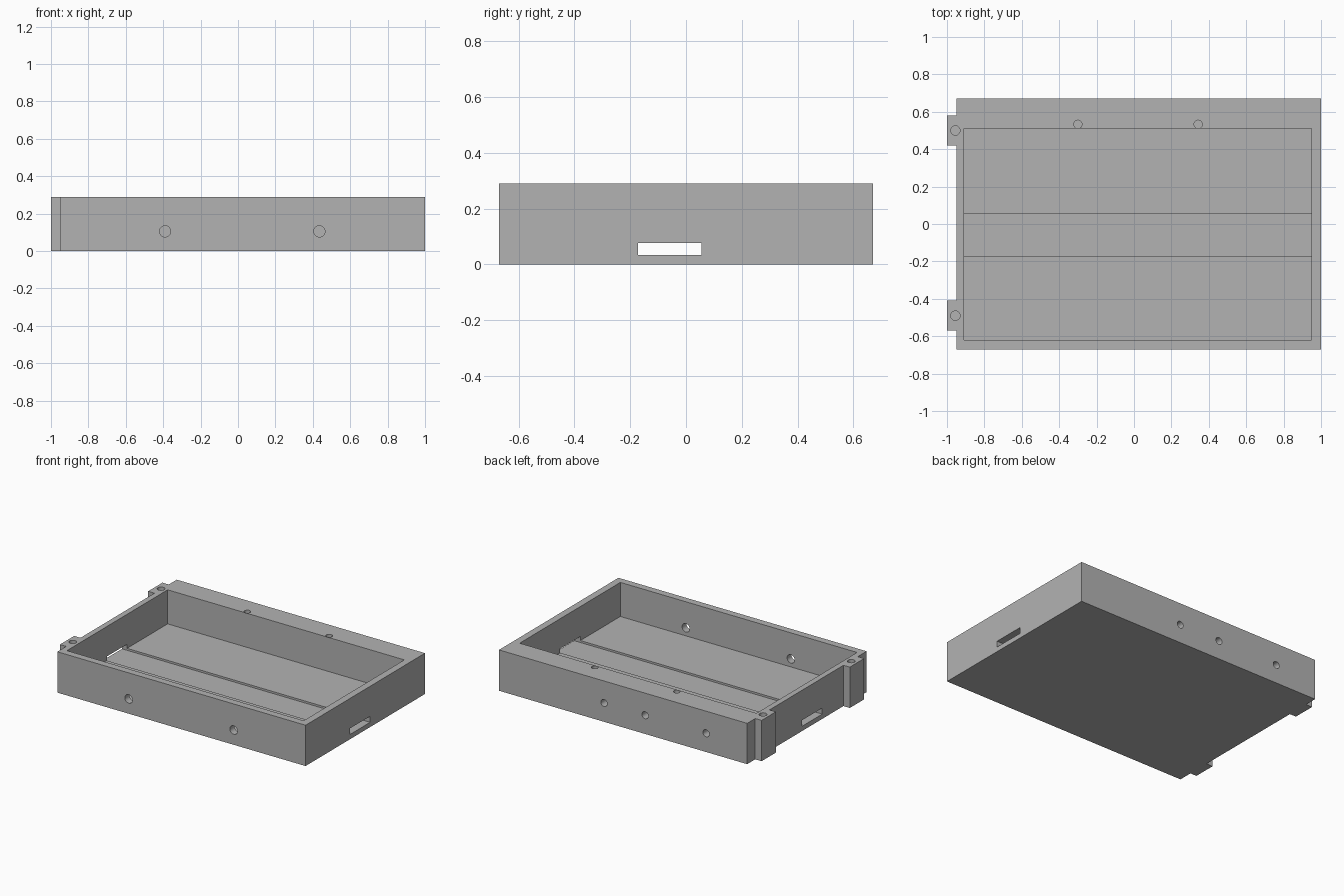
import bpy
import bmesh
from mathutils import Matrix, Vector

cube = bpy.data.objects.get("Cube")
if cube:
    bpy.data.objects.remove(cube, do_unlink=True)

HEIGHT, FLOOR, GROOVE = 0.29, 0.048, 0.034
LEFT, RIGHT, TAB, DEPTH = -0.95, 1.0, -1.0, 0.67

grey = bpy.data.materials.new("plain_grey")
grey.use_nodes = True
colour = (0.45, 0.45, 0.45, 1)
grey.diffuse_color = colour
grey.node_tree.nodes["Principled BSDF"].inputs["Base Color"].default_value = colour


def to_object(name, bm):
    bmesh.ops.recalc_face_normals(bm, faces=bm.faces[:])
    mesh = bpy.data.meshes.new(name)
    bm.to_mesh(mesh)
    bm.free()
    mesh.materials.append(grey)
    obj = bpy.data.objects.new(name, mesh)
    bpy.context.collection.objects.link(obj)
    return obj


def box(name, low, high):
    low, high = Vector(low), Vector(high)
    bm = bmesh.new()
    bmesh.ops.create_cube(bm, size=1)
    bmesh.ops.scale(bm, vec=high - low, verts=bm.verts)
    bmesh.ops.translate(bm, vec=(low + high) / 2, verts=bm.verts)
    return to_object(name, bm)


def drill(name, start, end, radius):
    start, end = Vector(start), Vector(end)
    axis = end - start
    turn = axis.to_track_quat("Z", "Y").to_matrix().to_4x4()
    bm = bmesh.new()
    bmesh.ops.create_cone(bm, cap_ends=True, segments=32, radius1=radius,
                          radius2=radius, depth=axis.length,
                          matrix=Matrix.Translation((start + end) / 2) @ turn)
    return to_object(name, bm)


# Tray body: outline with two side tabs, extruded upward
outline = [(LEFT, -DEPTH), (RIGHT, -DEPTH), (RIGHT, DEPTH), (LEFT, DEPTH)]
for high, low in ((0.58, 0.42), (-0.41, -0.57)):
    outline += [(LEFT, high), (TAB, high), (TAB, low), (LEFT, low)]
bm = bmesh.new()
base = bm.faces.new([bm.verts.new((x, y, 0)) for x, y in outline])
sides = bmesh.ops.extrude_face_region(bm, geom=[base], use_keep_orig=True)
top = [v for v in sides["geom"] if isinstance(v, bmesh.types.BMVert)]
bmesh.ops.translate(bm, vec=(0, 0, HEIGHT), verts=top)
tray = to_object("tray_body", bm)

# Cavity, floor channel and the slot through both end walls
cutters = [
    box("cavity_cutter", (-0.91, -0.62, FLOOR), (0.95, 0.51, 0.5)),
    box("channel_cutter", (-0.91, -0.172, GROOVE), (0.95, 0.055, 0.1)),
    box("slot_cutter", (-1.2, -0.172, GROOVE), (1.2, 0.055, 0.077)),
]
# Holes through the front wall
for x in (-0.39, 0.435):
    cutters.append(drill("front_hole_cutter", (x, -0.8, 0.105), (x, -0.5, 0.105), 0.03))
# Blind holes in the back wall
for x in (-0.627, -0.148, 0.175):
    cutters.append(drill("back_hole_cutter", (x, 0.8, 0.133), (x, 0.58, 0.133), 0.025))
# Blind holes in the back rim and in the tabs
for x in (-0.3, 0.343):
    cutters.append(drill("rim_hole_cutter", (x, 0.533, 0.4), (x, 0.533, 0.2), 0.022))
for y in (0.5, -0.49):
    cutters.append(drill("tab_hole_cutter", (-0.955, y, 0.4), (-0.955, y, 0.15), 0.025))

bpy.context.view_layer.objects.active = tray
for cutter in cutters:
    mod = tray.modifiers.new(cutter.name, "BOOLEAN")
    mod.operation = "DIFFERENCE"
    mod.solver = "EXACT"
    mod.object = cutter
    cutter.hide_render = True
    bpy.ops.object.modifier_apply(modifier=mod.name)
    bpy.data.objects.remove(cutter, do_unlink=True)

# Smooth hole walls, crisp edges elsewhere
tray.select_set(True)
bpy.ops.object.shade_smooth_by_angle()
